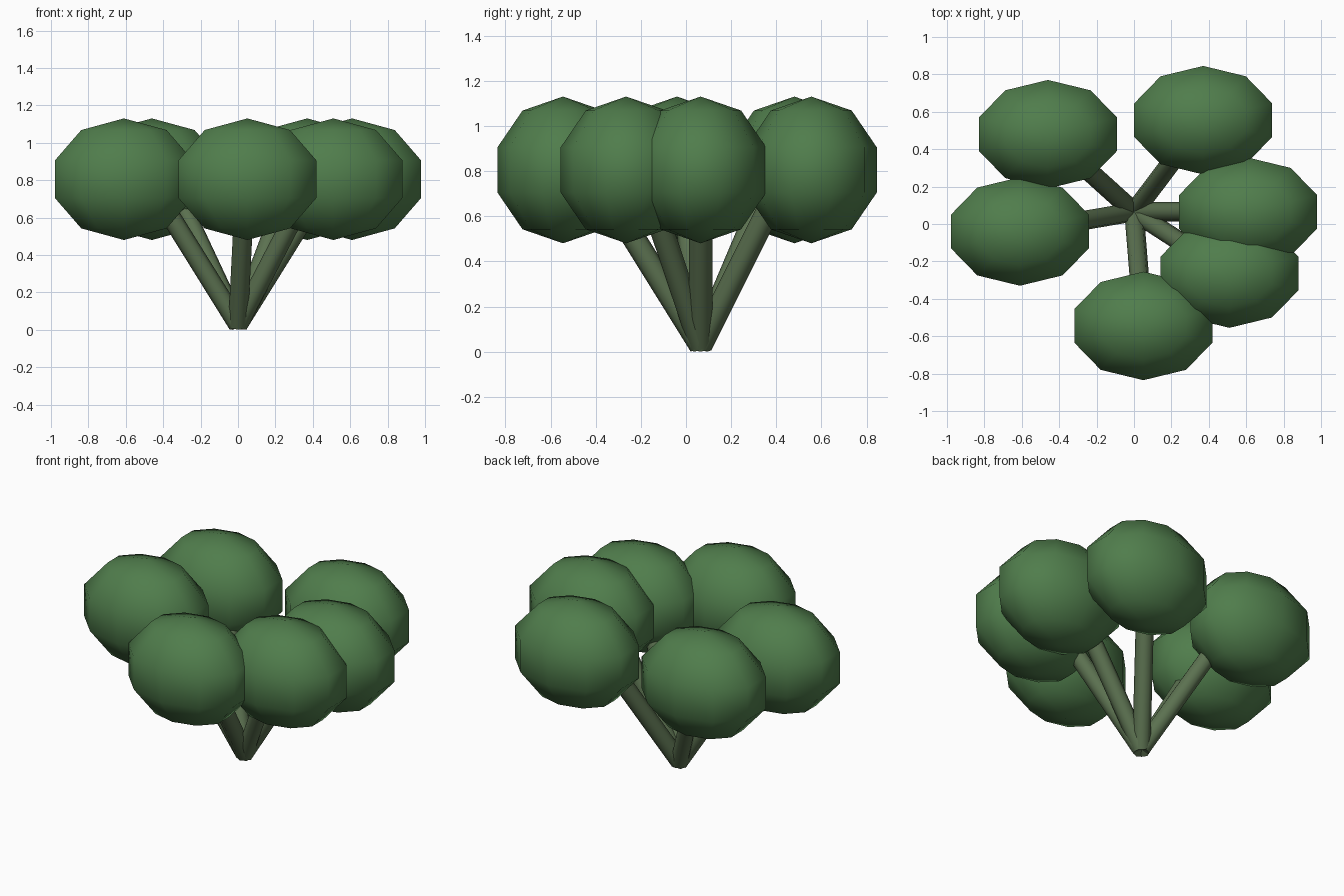
import bpy, math
from mathutils import Vector, Matrix

if "Cube" in bpy.data.objects:
    bpy.data.objects.remove(bpy.data.objects["Cube"])


def material(name, rgb):
    m = bpy.data.materials.new(name)
    m.diffuse_color = (*rgb, 1)
    m.use_nodes = True
    m.node_tree.nodes["Principled BSDF"].inputs["Base Color"].default_value = m.diffuse_color
    return m


leaf_green = material("leaf green", (0.080, 0.205, 0.072))
stem_green = material("stem green", (0.105, 0.165, 0.080))

# Horizontal centres of the foliage clumps, and the shared root point
CLUMPS = [(-0.46, 0.48), (0.37, 0.555), (0.61, 0.065),
          (0.51, -0.265), (0.05, -0.545), (-0.61, -0.04)]
ROOT = Vector((0, 0.065, 0))
CLUMP_Z = 0.805
STEM_R = 0.052


def foliage(x, y):
    # Low-poly squashed ball: 10 segments, 5 rings
    bpy.ops.mesh.primitive_uv_sphere_add(segments=10, ring_count=5, radius=1,
                                         location=(x, y, CLUMP_Z))
    ob = bpy.context.object
    # One vertex column lies on the x axis
    ob.data.transform(Matrix.Diagonal((0.408, 0.305, 0.325, 1)))
    ob.name = "foliage_clump"
    ob.data.materials.append(leaf_green)
    bpy.ops.object.shade_smooth()


def stem(x, y):
    # Straight leaning stem whose lowest rim touches the ground
    lean = Vector((x - ROOT.x, y - ROOT.y, 0.98)).normalized()
    tilt = lean.angle(Vector((0, 0, 1)))
    start = ROOT + Vector((0, 0, STEM_R * math.sin(tilt)))
    length = 0.82 / lean.z
    bpy.ops.mesh.primitive_cylinder_add(vertices=8, radius=STEM_R, depth=length,
                                        location=start + lean * length / 2)
    ob = bpy.context.object
    ob.rotation_mode = 'QUATERNION'
    ob.rotation_quaternion = Vector((0, 0, 1)).rotation_difference(lean)
    ob.name = "stem"
    ob.data.materials.append(stem_green)
    bpy.ops.object.shade_smooth_by_angle(angle=math.radians(50))


for cx, cy in CLUMPS:
    foliage(cx, cy)
    stem(cx, cy)
